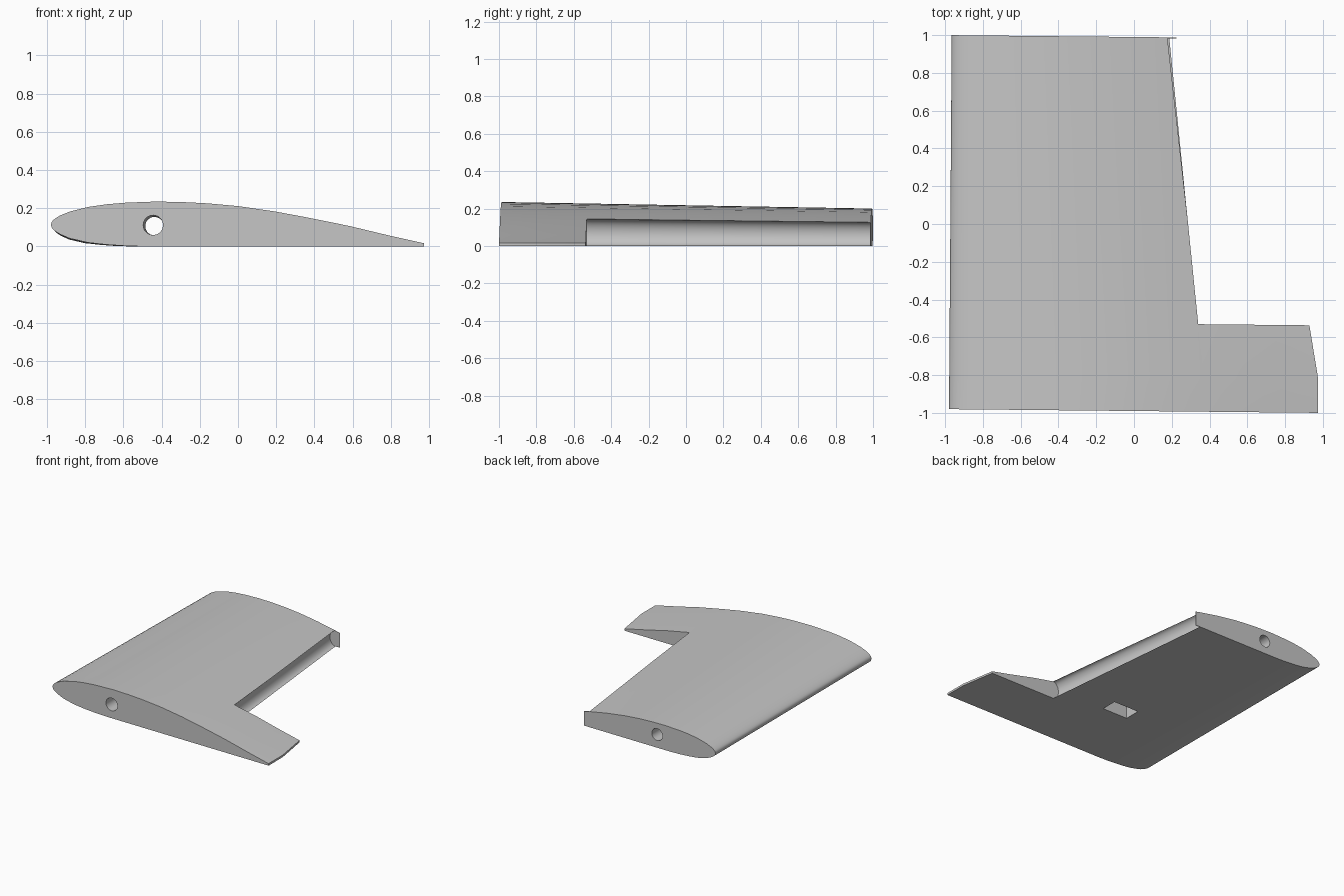
import bpy, bmesh, math

if "Cube" in bpy.data.objects:
    bpy.data.objects.remove(bpy.data.objects["Cube"])

# Flat-bottomed airfoil: (chord fraction, height fraction), upper then lower side
UPPER = [(1, .07), (.9, .255), (.8, .455), (.69, .64), (.6, .78), (.5, .9), (.42, .96),
         (.35, .99), (.28, 1), (.2, .975), (.15, .94), (.1, .88), (.05, .775), (.025, .69),
         (.0125, .63), (.006, .584), (.0025, .547), (0, .48)]
LOWER = [(.0025, .415), (.006, .375), (.0125, .335), (.025, .27), (.05, .18), (.1, .085),
         (.15, .04), (.2, .012), (.25, 0), (1, 0)]


def loft(name, sections):
    """Skin a list of (y, [(x, z), ...]) sections and cap both ends."""
    bm = bmesh.new()
    rings = [[bm.verts.new((x, y - .01 * x, z)) for x, z in pts] for y, pts in sections]
    n = len(rings[0])
    for a, b in zip(rings, rings[1:]):
        for i in range(n):
            j = (i + 1) % n
            bm.faces.new((a[i], a[j], b[j], b[i]))
    bm.faces.new(rings[0][::-1])
    bm.faces.new(rings[-1])
    bmesh.ops.recalc_face_normals(bm, faces=bm.faces[:])
    mesh = bpy.data.meshes.new(name)
    bm.to_mesh(mesh)
    bm.free()
    ob = bpy.data.objects.new(name, mesh)
    bpy.context.collection.objects.link(ob)
    return ob


def airfoil(lead, trail, height):
    return [(lead + t * (trail - lead), f * height) for t, f in UPPER + LOWER]


def circle(x, z, r, n=32):
    return [(x + r * math.cos(2 * math.pi * i / n), z + r * math.sin(2 * math.pi * i / n))
            for i in range(n)]


def hinge_cut(x, top, depth=.05, n=16):
    """Cutter outline whose front side is a rounded hinge groove."""
    pts = [(1.3, -.1), (x, -.1)]
    for i in range(n + 1):
        a = math.pi * i / n
        pts.append((x - depth * math.sin(a), top / 2 * (1 - math.cos(a))))
    return pts + [(x, .4), (1.3, .4)]


def box(x0, x1, z0, z1):
    return [(x0, z0), (x1, z0), (x1, z1), (x0, z1)]


# Tapered wing body
wing = loft("wing_panel", [(-.99, airfoil(-.98, .975, .235)),
                           (-.81, airfoil(-.978, .975, .232)),
                           (.99, airfoil(-.965, .68, .2))])

cutters = [
    # Aileron bay with rounded hinge groove, leaving a thin tip rib
    loft("aileron_bay", [(-.527, hinge_cut(.34, .143)), (.985, hinge_cut(.187, .128))]),
    # Trim of the tip rib
    loft("tip_trim", [(.9, box(.226, 1.3, -.1, .4)), (1.2, box(.226, 1.3, -.1, .4))]),
    # Spar hole along the whole span
    loft("spar_hole", [(-1.1, circle(-.445, .112, .052)), (1.1, circle(-.437, .106, .048))]),
    # Servo pocket in the underside
    loft("servo_pocket", [(-.41, box(-.27, -.045, -.1, .15)), (-.28, box(-.27, -.045, -.1, .15))]),
]

bpy.context.view_layer.objects.active = wing
wing.select_set(True)
for c in cutters:
    m = wing.modifiers.new(c.name, 'BOOLEAN')
    m.operation = 'DIFFERENCE'
    m.solver = 'EXACT'
    m.object = c
    bpy.ops.object.modifier_apply(modifier=m.name)
for c in cutters:
    bpy.data.objects.remove(c, do_unlink=True)

# Plain grey finish, smooth skin with sharp edges
grey = bpy.data.materials.new("light_grey")
grey.diffuse_color = (.56, .56, .56, 1)
grey.use_nodes = True
grey.node_tree.nodes["Principled BSDF"].inputs["Base Color"].default_value = grey.diffuse_color
wing.data.materials.clear()
wing.data.materials.append(grey)
bpy.ops.object.shade_smooth_by_angle(angle=math.radians(40))
